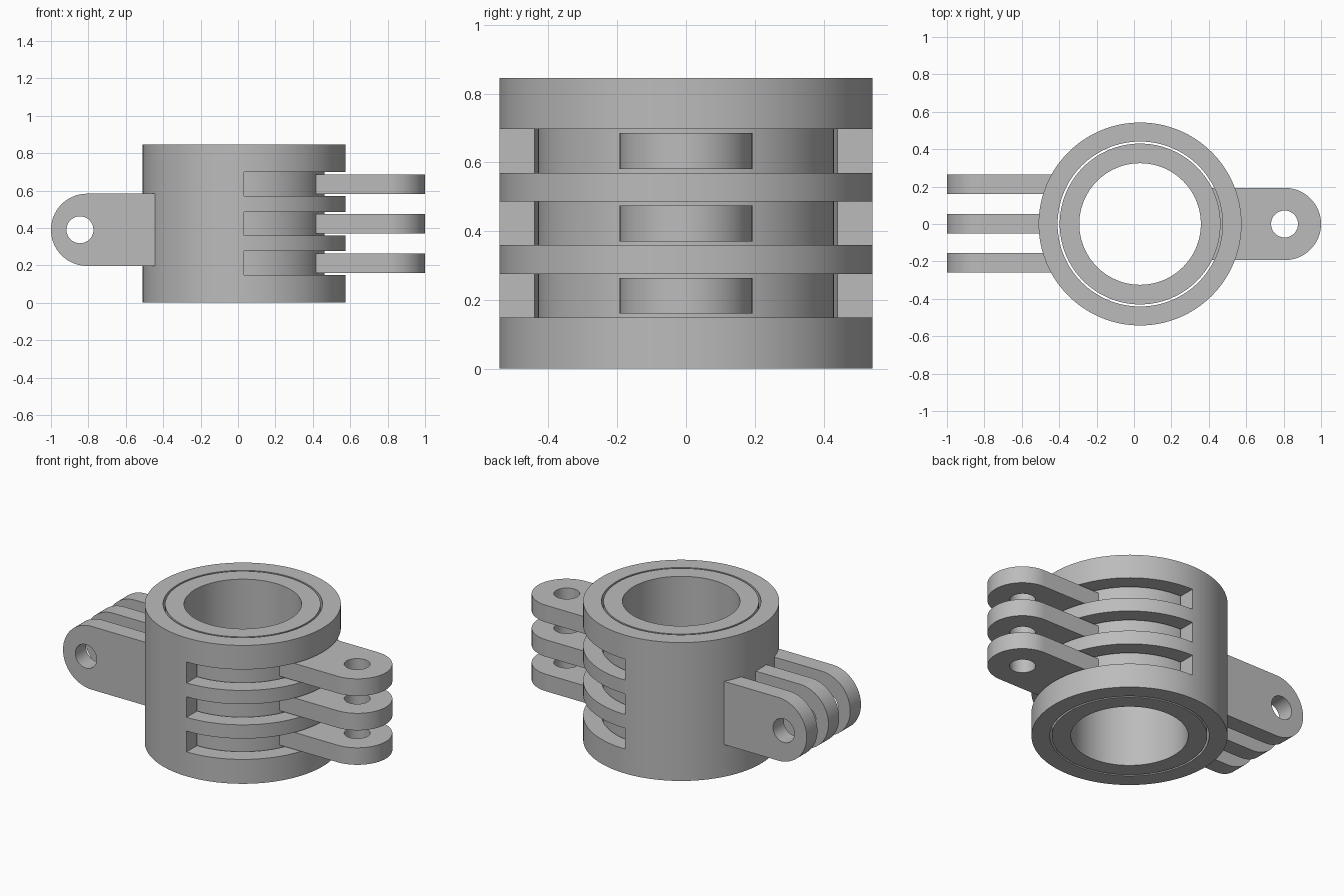
import bpy, bmesh
from math import pi, sin, cos
from mathutils import Matrix, Vector

cube = bpy.data.objects.get("Cube")
if cube:
    bpy.data.objects.remove(cube, do_unlink=True)

CX = 0.0325        # axis of the rings
HEIGHT = 0.845
SEGMENTS = 128

grey = bpy.data.materials.new("light_grey")
grey.use_nodes = True
colour = (0.5, 0.5, 0.5, 1)
grey.diffuse_color = colour
grey.node_tree.nodes["Principled BSDF"].inputs["Base Color"].default_value = colour


def add_object(name, bm):
    bmesh.ops.recalc_face_normals(bm, faces=bm.faces[:])
    mesh = bpy.data.meshes.new(name)
    bm.to_mesh(mesh)
    bm.free()
    mesh.materials.append(grey)
    obj = bpy.data.objects.new(name, mesh)
    bpy.context.collection.objects.link(obj)
    return obj


def activate(obj):
    bpy.ops.object.select_all(action='DESELECT')
    obj.select_set(True)
    bpy.context.view_layer.objects.active = obj


def smooth(obj):
    activate(obj)
    bpy.ops.object.shade_smooth_by_angle(angle=pi / 6)


def arc(x, radius, start, end, count):
    return [Vector((x + radius * cos(start + (end - start) * i / count),
                    radius * sin(start + (end - start) * i / count), 0))
            for i in range(count + 1)]


def ring(name, inner, outer):
    """Tube made by spinning a rectangular section about the ring axis."""
    bm = bmesh.new()
    section = [(inner, 0), (outer, 0), (outer, HEIGHT), (inner, HEIGHT)]
    verts = [bm.verts.new((CX + r, 0, z)) for r, z in section]
    edges = [bm.edges.new((verts[i], verts[(i + 1) % 4])) for i in range(4)]
    bmesh.ops.spin(bm, geom=verts + edges, cent=(CX, 0, 0), axis=(0, 0, 1),
                   angle=2 * pi, steps=SEGMENTS, use_merge=True)
    bmesh.ops.remove_doubles(bm, verts=bm.verts[:], dist=0.0001)
    return add_object(name, bm)


def lug(name, root, hole_x, matrix):
    """Round-ended plate along +x with a pin hole, placed by a matrix."""
    half, tip, thickness = 0.193, 1.0, 0.104
    outline = [Vector((root, -half, 0))]
    outline += arc(tip - half, half, -pi / 2, pi / 2, 40)
    outline += [Vector((root, half, 0))]
    hole = arc(hole_x, 0.072, 0, 2 * pi, 48)[:-1]
    bm = bmesh.new()
    edges = []
    for loop in (outline, hole):
        verts = [bm.verts.new(p) for p in loop]
        edges += [bm.edges.new((verts[i - 1], verts[i])) for i in range(len(verts))]
    bmesh.ops.triangle_fill(bm, edges=edges, use_beauty=True)
    made = bmesh.ops.extrude_face_region(bm, geom=bm.faces[:])
    moved = [g for g in made["geom"] if isinstance(g, bmesh.types.BMVert)]
    bmesh.ops.translate(bm, verts=moved, vec=(0, 0, thickness))
    bmesh.ops.translate(bm, verts=bm.verts[:], vec=(0, 0, -thickness / 2))
    bm.transform(matrix)
    smooth(add_object(name, bm))


# Inner ring turns freely inside the outer sleeve
smooth(ring("inner_ring", 0.325, 0.43))
sleeve = ring("outer_sleeve", 0.441, 0.5425)

# Three half-circle slots through the sleeve on the +x side
for low, high in ((0.149, 0.276), (0.36, 0.486), (0.57, 0.698)):
    bm = bmesh.new()
    bmesh.ops.create_cube(bm, size=1)
    bm.transform(Matrix.Translation((CX + 0.5, 0, (low + high) / 2))
                 @ Matrix.Diagonal((1, 2, high - low, 1)))
    cutter = add_object("slot_cutter", bm)
    cutter.hide_render = True
    cut = sleeve.modifiers.new("slot", 'BOOLEAN')
    cut.operation = 'DIFFERENCE'
    cut.solver = 'EXACT'
    cut.object = cutter
    activate(sleeve)
    bpy.ops.object.modifier_apply(modifier=cut.name)
    bpy.data.objects.remove(cutter, do_unlink=True)
smooth(sleeve)

# Horizontal lugs leave the inner ring through the slots
for i, z in enumerate((0.212, 0.4225, 0.633)):
    lug(f"left_lug_{i + 1}", 0.39, 0.805, Matrix.Translation((0, 0, z)))

# Upright lugs are fixed to the sleeve on the opposite side
turn = Matrix.Rotation(pi, 4, 'Z') @ Matrix.Rotation(pi / 2, 4, 'X')
for i, (y, root) in enumerate(((-0.208, 0.40), (0.002, 0.46), (0.212, 0.40))):
    lug(f"right_lug_{i + 1}", root, 0.845, Matrix.Translation((0, y, 0.39)) @ turn)
